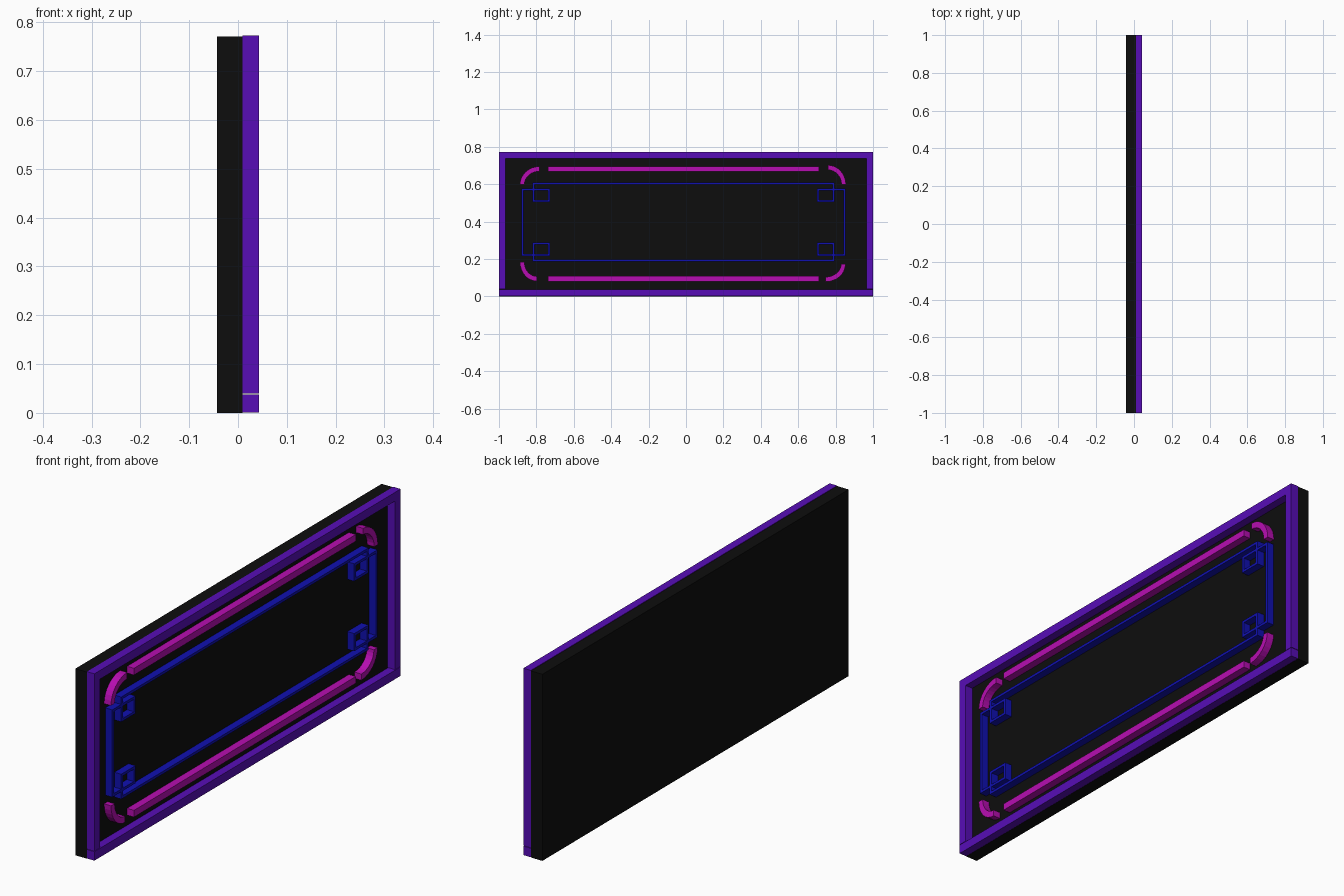
import bpy, bmesh
from math import sin, cos, pi

if "Cube" in bpy.data.objects:
    bpy.data.objects.remove(bpy.data.objects["Cube"])

BACK, FLOOR, FRONT = -0.0435, 0.0095, 0.0435   # panel back, panel face, frame face


def material(name, rgb):
    m = bpy.data.materials.new(name)
    m.diffuse_color = (*rgb, 1)
    m.use_nodes = True
    m.node_tree.nodes["Principled BSDF"].inputs["Base Color"].default_value = m.diffuse_color
    return m


BLACK = material("black", (0.004, 0.004, 0.004))
PURPLE = material("purple", (0.095, 0.004, 0.47))
PINK = material("pink", (0.47, 0.004, 0.44))
BLUE = material("blue", (0.005, 0.005, 0.44))


def band(name, outer, inner, mat, x0=FLOOR, x1=FRONT, closed=False):
    """Strip between two (y, z) lines, extruded along x."""
    bm = bmesh.new()
    a = [bm.verts.new((x0, y, z)) for y, z in outer]
    b = [bm.verts.new((x0, y, z)) for y, z in inner]
    n = len(a)
    for i in range(n if closed else n - 1):
        j = (i + 1) % n
        bm.faces.new((a[i], a[j], b[j], b[i]))
    ext = bmesh.ops.extrude_face_region(bm, geom=bm.faces[:])
    verts = [v for v in ext["geom"] if isinstance(v, bmesh.types.BMVert)]
    bmesh.ops.translate(bm, verts=verts, vec=(x1 - x0, 0, 0))
    bmesh.ops.recalc_face_normals(bm, faces=bm.faces[:])
    me = bpy.data.meshes.new(name)
    bm.to_mesh(me)
    bm.free()
    me.materials.append(mat)
    ob = bpy.data.objects.new(name, me)
    bpy.context.collection.objects.link(ob)
    return ob


def bar(name, y0, y1, z0, z1, mat, xa=FLOOR, xb=FRONT):
    return band(name, [(y0, z1), (y1, z1)], [(y0, z0), (y1, z0)], mat, xa, xb)


# Back panel
bar("back_panel", -1, 1, 0, 0.771, BLACK, BACK, FLOOR)

# Frame: U-shaped top and sides, separate bottom rail
T, W = 0.773, 0.036
band("frame_top_and_sides",
     [(-1, 0.04), (-1, T), (1, T), (1, 0.04)],
     [(-1 + W, 0.04), (-1 + W, T - W), (1 - W, T - W), (1 - W, 0.04)], PURPLE)
bar("frame_bottom_rail", -1, 1, 0.001, 0.038, PURPLE)

# Long pink strips
for label, z in (("top", 0.681), ("bottom", 0.094)):
    bar(f"pink_strip_{label}", -0.738, 0.711, z - 0.014, z + 0.014, PINK, FLOOR, 0.041)


# Pink corner arcs: centre, direction and outer radii of each
def arc(cy, cz, sy, sz, ry, rz):
    return [(cy + sy * ry * cos(t), cz + sz * rz * sin(t))
            for t in (i * pi / 16 for i in range(9))]


for label, cy, cz, sy, sz, ry, rz in (
        ("top_left", -0.782, 0.598, -1, 1, 0.106, 0.097),
        ("top_right", 0.758, 0.598, 1, 1, 0.097, 0.104),
        ("bottom_left", -0.797, 0.184, -1, -1, 0.091, 0.103),
        ("bottom_right", 0.747, 0.173, 1, -1, 0.106, 0.095)):
    band(f"pink_arc_{label}", arc(cy, cz, sy, sz, ry, rz),
         arc(cy, cz, sy, sz, ry - 0.024, rz - 0.026), PINK, FLOOR, 0.041)

# Blue outline with stepped corners, mirrored about its centre
CY, CZ, LINE = -0.0135, 0.397, 0.011
YO, YS, ZO, ZS = 0.8665, 0.8075, 0.211, 0.1805


def stepped(w):
    q = [(YO - w, ZS - w), (YS - w, ZS - w), (YS - w, ZO - w)]
    half = q + [(-y, z) for y, z in reversed(q)]
    return [(CY + y, CZ + z) for y, z in half + [(-y, -z) for y, z in half]]


band("blue_outline", stepped(0), stepped(LINE), BLUE, FLOOR, 0.041, closed=True)

# Blue square rings in the four corners
for sy in (-1, 1):
    for sz in (-1, 1):
        def square(w):
            y0, y1, z0, z1 = 0.714 + w, YS - w, 0.108 + w, ZS - w
            return [(CY + sy * y, CZ + sz * z)
                    for y, z in ((y0, z0), (y1, z0), (y1, z1), (y0, z1))]
        name = f"blue_square_{'top' if sz > 0 else 'bottom'}_{'right' if sy > 0 else 'left'}"
        band(name, square(0), square(LINE), BLUE, FLOOR, 0.041, closed=True)
